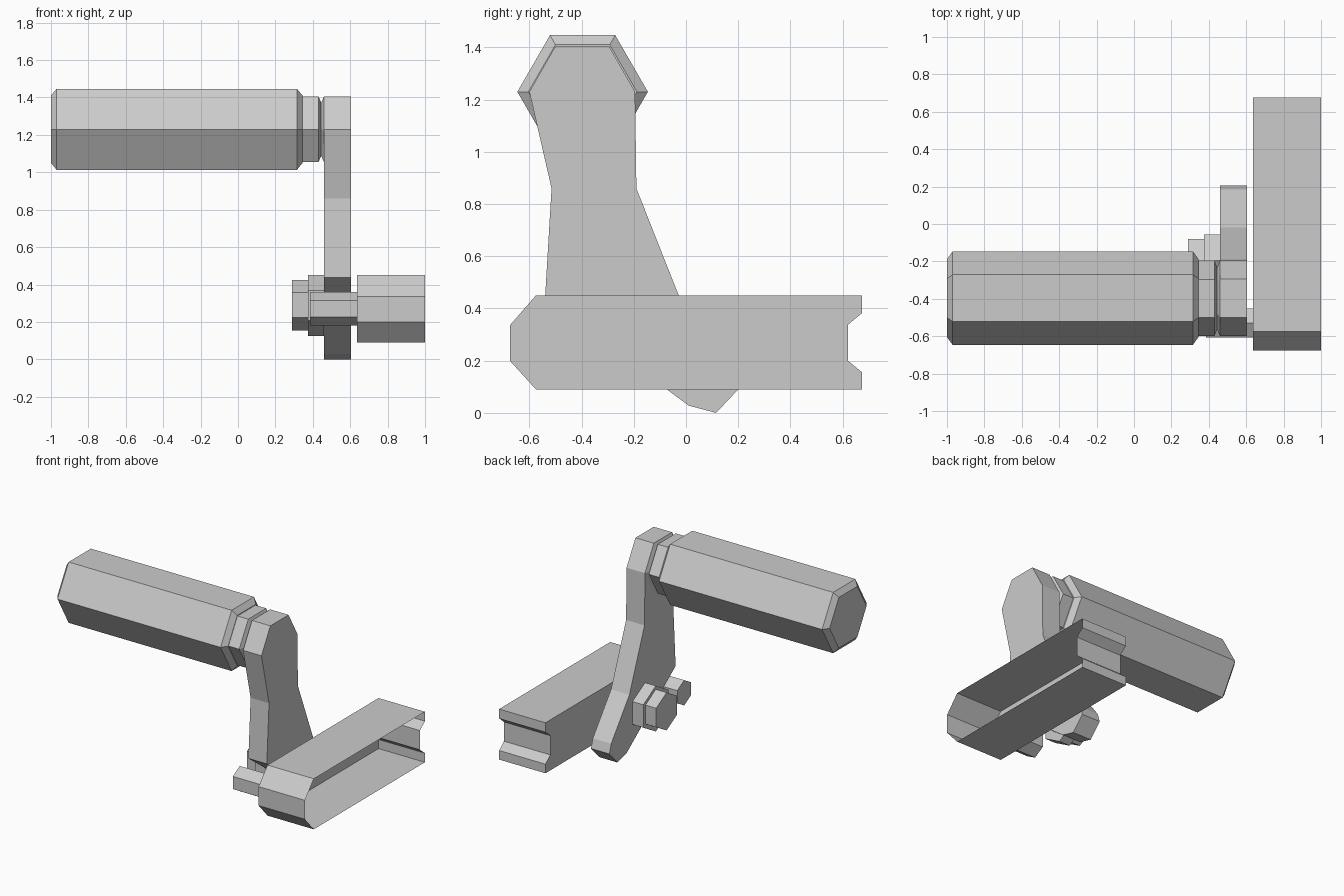
import bpy, bmesh
from math import sin, cos, tau

if "Cube" in bpy.data.objects:
    bpy.data.objects.remove(bpy.data.objects["Cube"])


def loft(name, rings, cap_start=True, cap_end=True):
    """Join equal-sized rings of points into a flat-shaded mesh."""
    bm = bmesh.new()
    rows = [[bm.verts.new(p) for p in ring] for ring in rings]
    n = len(rows[0])
    for a, b in zip(rows, rows[1:]):
        for i in range(n):
            j = (i + 1) % n
            bm.faces.new((a[i], b[i], b[j], a[j]))
    if cap_start:
        bm.faces.new(rows[0])
    if cap_end:
        bm.faces.new(rows[-1][::-1])
    bmesh.ops.recalc_face_normals(bm, faces=bm.faces[:])
    mesh = bpy.data.meshes.new(name)
    bm.to_mesh(mesh)
    bm.free()
    obj = bpy.data.objects.new(name, mesh)
    bpy.context.collection.objects.link(obj)
    return obj


def hex_bar(name, y, z, stations, turn=0.0):
    """Six-sided bar along x; stations are (x, radius)."""
    angles = [tau * (i + turn) / 6 for i in range(6)]
    return loft(name, [[(x, y + r * cos(a), z + r * sin(a)) for a in angles]
                       for x, r in stations])


def plate(name, profile, x0, x1, cap_end=True):
    """Extrude a (y, z) profile along x."""
    return loft(name, [[(x, y, z) for y, z in profile] for x in (x0, x1)],
                cap_end=cap_end)


# Chamfered grip with its collar, meeting the top of the crank arm
hex_bar("grip", -0.396, 1.23, [(-1, .208), (-.97, .25), (.315, .25), (.345, .208)])
hex_bar("grip_collar", -0.3975, 1.23,
        [(.34, .2025), (.43, .2025), (.445, .165), (.46, .2025)])

# Crank arm
plate("crank_arm", [(-.50, 1.405), (-.295, 1.405), (-.195, 1.23), (-.19, .86),
                    (-.02, .43), (.185, .16), (.205, .095), (.115, 0),
                    (.01, .028), (-.54, .437), (-.515, .86), (-.60, 1.23)],
      .46, .605)

# Side rail, open on its right side and notched at the back
plate("side_rail", [(-.575, .09), (-.675, .2), (-.675, .335), (-.575, .45),
                    (.675, .45), (.675, .383), (.62, .337), (.62, .2),
                    (.675, .155), (.675, .09)],
      .635, 1.0, cap_end=False)

# Pin and pivot bolt
hex_bar("pin", -.53, .27, [(.385, .09), (.635, .09)], .5)
hex_bar("bolt_washer", -.196, .2875, [(.375, .1625), (.46, .1625)], .5)
hex_bar("bolt_head", -.196, .29, [(.29, .135), (.375, .135)], .5)
